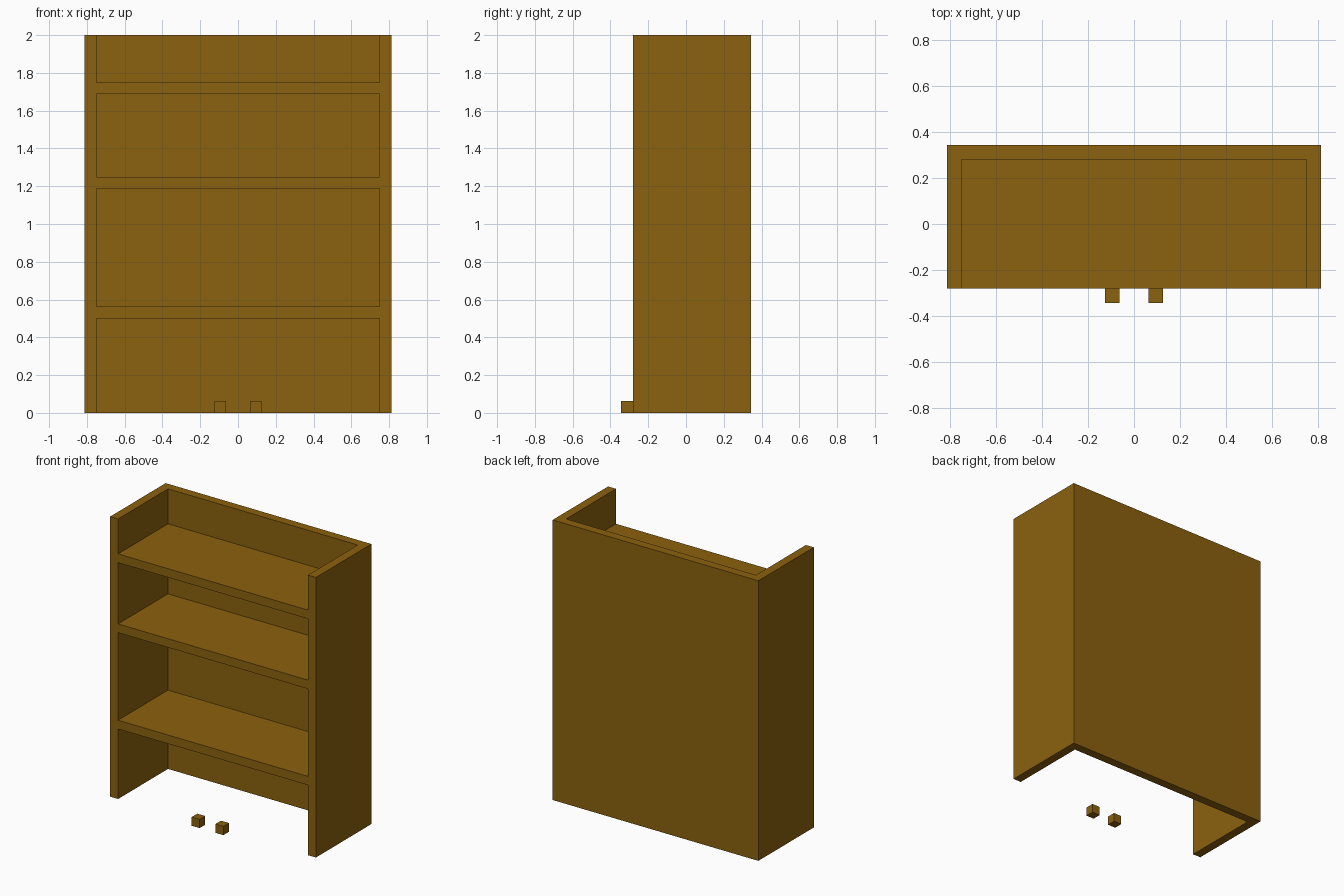
import bpy
import bmesh
from mathutils import Vector

if "Cube" in bpy.data.objects:
    bpy.data.objects.remove(bpy.data.objects["Cube"], do_unlink=True)

# Single wood colour
wood = bpy.data.materials.new("brown_wood")
wood.use_nodes = True
colour = (0.258, 0.119, 0.0044, 1.0)
wood.diffuse_color = colour
wood.node_tree.nodes["Principled BSDF"].inputs["Base Color"].default_value = colour


def box(name, low, high):
    """Axis-aligned box between two opposite corners."""
    low, high = Vector(low), Vector(high)
    bm = bmesh.new()
    bmesh.ops.create_cube(bm, size=1.0)
    for v in bm.verts:
        v.co = v.co * (high - low)
    mesh = bpy.data.meshes.new(name)
    bm.to_mesh(mesh)
    bm.free()
    mesh.materials.append(wood)
    obj = bpy.data.objects.new(name, mesh)
    obj.location = (low + high) / 2
    bpy.context.collection.objects.link(obj)
    return obj


T = 0.0625                        # board thickness
HALF_W, HEIGHT = 0.8125, 2.0
FRONT, BACK = -0.28125, 0.34375
INNER = HALF_W - T

# Back panel across the full width
box("back_panel", (-HALF_W, BACK - T, 0), (HALF_W, BACK, HEIGHT))

# Side panels and the small blocks in front, mirrored
for side, s in (("left", 1), ("right", -1)):
    x0, x1 = sorted((s * INNER, s * HALF_W))
    box(f"{side}_side_panel", (x0, FRONT, 0), (x1, BACK - T, HEIGHT))
    x0, x1 = sorted((s * T, s * 2 * T))
    box(f"{side}_block", (x0, FRONT - T, 0), (x1, FRONT, T))

# Shelves between the sides
for name, z in (("lower_shelf", 0.5), ("middle_shelf", 1.1875), ("upper_shelf", 1.6875)):
    box(name, (-INNER, FRONT, z), (INNER, BACK - T, z + T))
